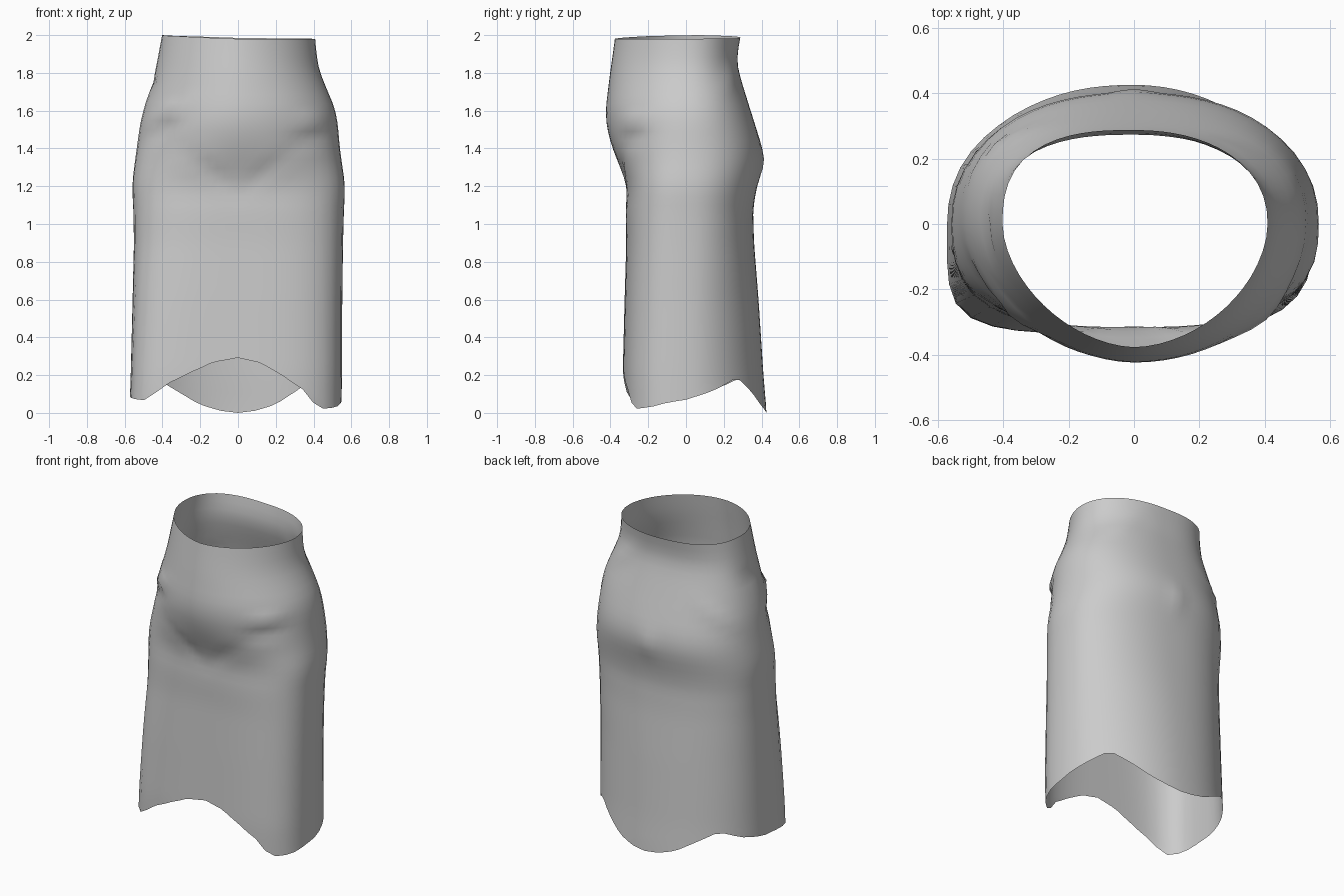
import bpy, bmesh, math

# Outline by height: z, left x, right x, front y, back y,
# then roundness of front left, front right, back left and back right (2 = ellipse)
SECTIONS = [
    (0.00, .575, .548, .330, .427, 5.0, 3.2, 2.2, 1.95),
    (0.20, .568, .550, .335, .410, 4.8, 3.2, 2.2, 1.95),
    (0.60, .558, .552, .325, .384, 4.0, 3.1, 2.25, 2.0),
    (0.90, .551, .556, .316, .360, 3.3, 3.0, 2.35, 2.15),
    (1.08, .554, .561, .319, .355, 3.0, 2.8, 2.35, 2.25),
    (1.20, .561, .568, .312, .375, 2.8, 2.7, 2.3, 2.3),
    (1.30, .550, .553, .348, .401, 2.3, 2.3, 2.3, 2.3),
    (1.40, .536, .539, .390, .402, 1.95, 2.1, 2.3, 2.3),
    (1.52, .520, .529, .421, .368, 1.85, 2.0, 2.3, 2.3),
    (1.60, .502, .518, .426, .342, 1.8, 2.0, 2.4, 2.3),
    (1.80, .440, .434, .402, .280, 1.8, 1.9, 2.6, 2.25),
    (1.88, .424, .417, .390, .268, 1.8, 1.85, 2.6, 2.2),
    (2.00, .402, .407, .374, .290, 1.75, 1.8, 2.6, 2.2),
]
# Hem and waist height by angle (0 = right, 90 = back, 270 = front)
HEM = [(0, .07), (15, .115), (33, .188), (46, .125), (63, .045), (77, .012), (90, 0), (103, .012),
       (117, .045), (134, .125), (147, .185), (163, .13), (180, .095), (195, .083), (211, .066),
       (221, .155), (233, .215), (248, .268), (270, .292), (290, .265), (304.5, .205),
       (318, .125), (327, .02), (340, .03), (350, .055), (360, .07)]
WAIST = [(0, 1.98), (90, 1.985), (170, 2.0), (210, 1.995), (270, 1.98), (360, 1.98)]
# Cloth folds: angle, z, angular size, height size, slope, depth
FOLDS = [(216, 1.59, 15, .03, .002, .022), (212, 1.51, 15, .05, .003, -.015),
         (183, 1.74, 12, .04, -.002, -.012), (325, 1.54, 12, .03, .001, .018),
         (322, 1.46, 14, .04, .001, -.014), (150, 1.55, 14, .04, -.005, .012),
         (40, 1.78, 14, .05, .004, .01), (90, 1.33, 8, .08, 0, .012),
         (245, 1.29, 16, .035, -.005, -.012), (295, 1.29, 16, .035, .005, -.012)]
SIDES, ROWS = 60, 40


def lookup(table, key):
    for lo, hi in zip(table, table[1:]):
        if key <= hi[0]:
            f = max(0, (key - lo[0]) / (hi[0] - lo[0]))
            return [a + (b - a) * f for a, b in zip(lo[1:], hi[1:])]
    return list(table[-1][1:])


def section(z):
    # average of two heights rounds the creases between sections
    e = min(.03, 2 - z)
    return [(p + q) / 2 for p, q in zip(lookup(SECTIONS, z - e), lookup(SECTIONS, z + e))]


def skirt_point(deg, f):
    hem, waist = lookup(HEM, deg)[0], lookup(WAIST, deg)[0]
    # only the lower half stretches to follow the hem
    z = hem + (1 - hem) * f * 2 if f < .5 else 1 + (waist - 1) * (f * 2 - 1)
    left, right, front, back, front_l, front_r, back_l, back_r = section(z)
    c, s = math.cos(math.radians(deg)), math.sin(math.radians(deg))
    n = (back_r if c > 0 else back_l) if s > 0 else (front_r if c > 0 else front_l)
    a, b = right if c > 0 else left, back if s > 0 else front
    r = (abs(c / a) ** n + abs(s / b) ** n) ** (-1 / n)
    for angle, h, wa, wh, slope, depth in FOLDS:
        da = (deg - angle + 180) % 360 - 180
        r += depth * math.exp(-(da / wa) ** 2 - ((z - h - slope * da) / wh) ** 2)
    return r * c, r * s, z


# Skirt: one open cloth tube
bm = bmesh.new()
rings = [[bm.verts.new(skirt_point(360 * i / SIDES, j / ROWS)) for i in range(SIDES)]
         for j in range(ROWS + 1)]
for low, high in zip(rings, rings[1:]):
    for i in range(SIDES):
        k = (i + 1) % SIDES
        bm.faces.new((low[i], low[k], high[k], high[i]))
mesh = bpy.data.meshes.new("skirt")
bm.to_mesh(mesh)
bm.free()
mesh.shade_smooth()
skirt = bpy.data.objects.new("skirt", mesh)
bpy.context.collection.objects.link(skirt)
